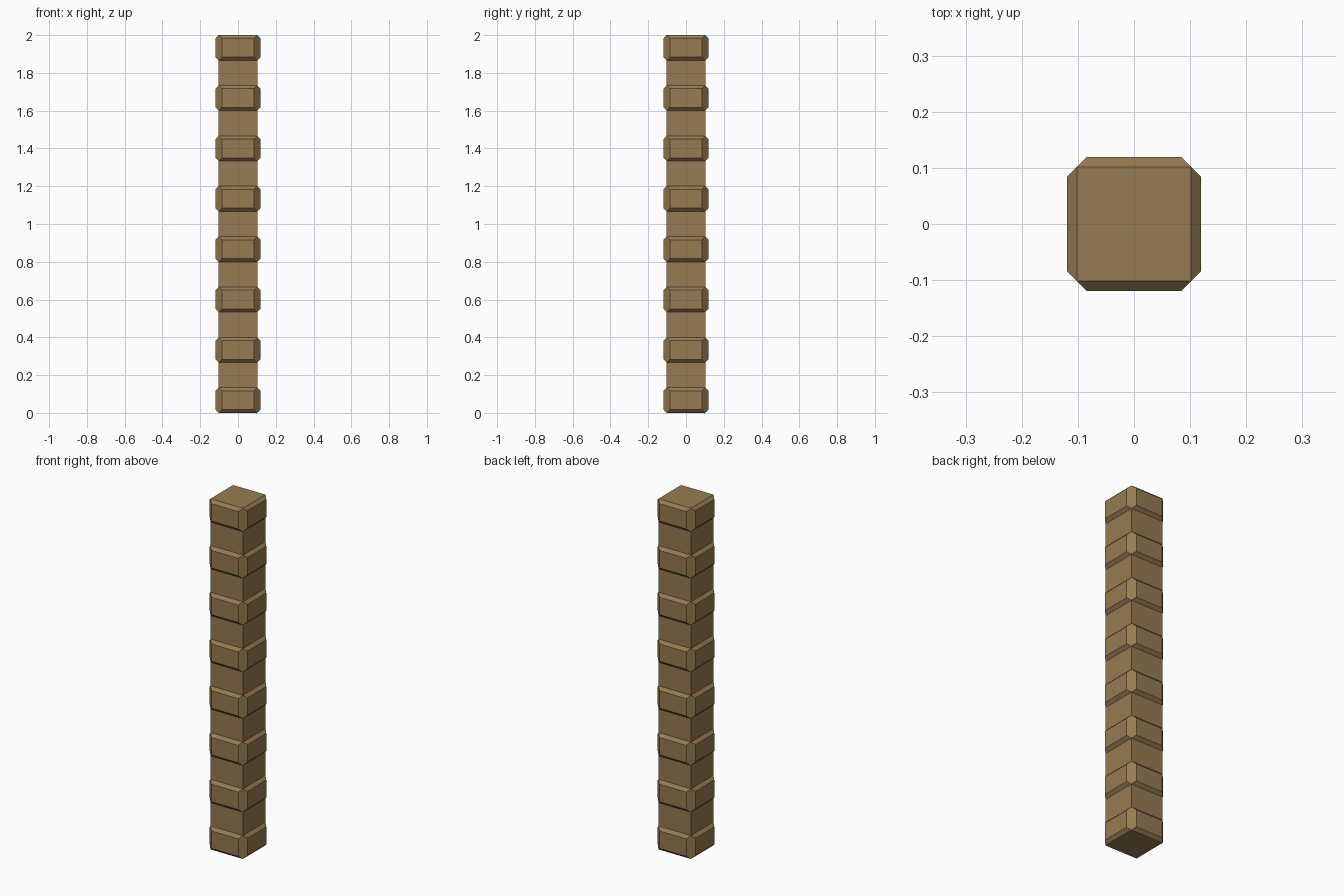
import bpy, bmesh
from math import pi
from mathutils import Matrix, Vector

if "Cube" in bpy.data.objects:
    bpy.data.objects.remove(bpy.data.objects["Cube"])

BANDS = 8
BAND_H = 2 / 15            # band height equals the gap height
PITCH = 2 * BAND_H
SHAFT = 0.102              # half width of the shaft
OUT = 0.119                # half width of a band
FACE = 0.085               # half width of a band's flat face
CH = OUT - SHAFT           # chamfer size

bm = bmesh.new()


def four_sides(points):
    """Add a face on the front and repeat it around the column."""
    for k in range(4):
        rot = Matrix.Rotation(k * pi / 2, 3, 'Z')
        bm.faces.new([bm.verts.new(rot @ Vector(p)) for p in points])


def quad(w0, y0, z0, w1, y1, z1):
    four_sides([(-w0, -y0, z0), (w0, -y0, z0), (w1, -y1, z1), (-w1, -y1, z1)])


for i in range(BANDS):
    z0 = i * PITCH
    z1, z2, z3 = z0 + CH, z0 + BAND_H - CH, z0 + BAND_H
    # chamfered band: lower slope, flat face, upper slope
    quad(SHAFT, SHAFT, z0, FACE, OUT, z1)
    quad(FACE, OUT, z1, FACE, OUT, z2)
    quad(FACE, OUT, z2, SHAFT, SHAFT, z3)
    # six-sided corner chamfer
    four_sides([(SHAFT, -SHAFT, z0), (OUT, -FACE, z1), (OUT, -FACE, z2),
                (SHAFT, -SHAFT, z3), (FACE, -OUT, z2), (FACE, -OUT, z1)])
    # plain shaft up to the next band
    if i < BANDS - 1:
        quad(SHAFT, SHAFT, z3, SHAFT, SHAFT, z0 + PITCH)

# end caps
for z in (0, 2):
    bm.faces.new([bm.verts.new((x * SHAFT, y * SHAFT, z))
                  for x, y in ((-1, -1), (1, -1), (1, 1), (-1, 1))])

bmesh.ops.remove_doubles(bm, verts=bm.verts, dist=1e-4)
bmesh.ops.recalc_face_normals(bm, faces=bm.faces)

mesh = bpy.data.meshes.new("banded_column")
bm.to_mesh(mesh)
bm.free()
column = bpy.data.objects.new("banded_column", mesh)
bpy.context.collection.objects.link(column)

# brown material
brown = bpy.data.materials.new("brown")
brown.diffuse_color = (0.305, 0.198, 0.084, 1)
brown.use_nodes = True
brown.node_tree.nodes["Principled BSDF"].inputs["Base Color"].default_value = brown.diffuse_color
mesh.materials.append(brown)
